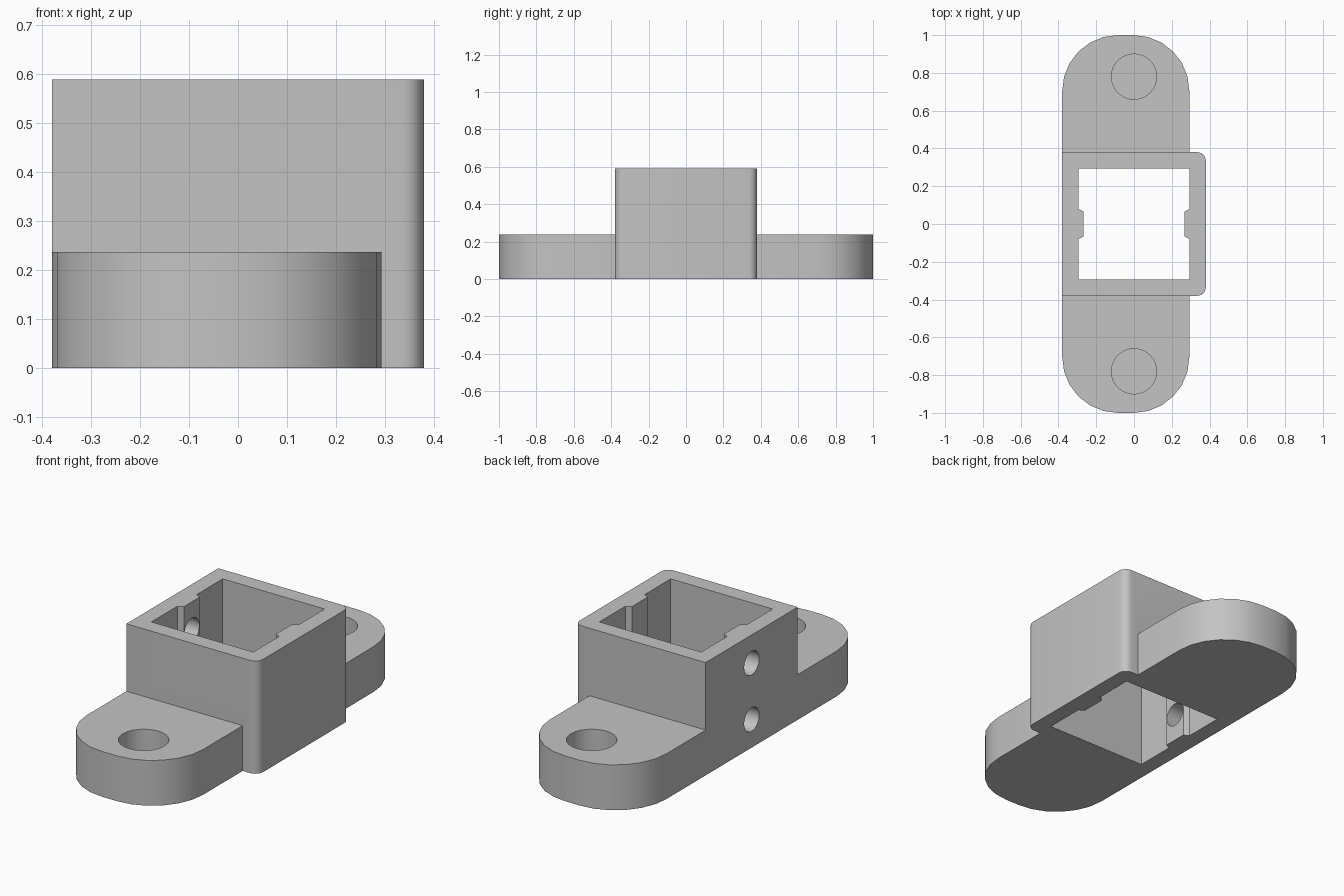
import bpy, bmesh, math

cube = bpy.data.objects.get("Cube")
if cube:
    bpy.data.objects.remove(cube, do_unlink=True)

LEFT, EAR_RIGHT = -0.38, 0.293      # x limits of the mounting ears
HALF, HOLE = 0.38, 0.295            # half sizes of the socket and its cavity
TALL, EAR_TALL = 0.59, 0.237

grey = bpy.data.materials.new("plain grey")
grey.use_nodes = True
grey.diffuse_color = (0.55, 0.55, 0.55, 1)
grey.node_tree.nodes["Principled BSDF"].inputs["Base Color"].default_value = grey.diffuse_color


def arc(cx, cy, r, start, steps):
    """Quarter circle of points, counter-clockwise from the start angle."""
    angles = [math.radians(start + 90 * i / steps) for i in range(steps + 1)]
    return [(cx + r * math.cos(a), cy + r * math.sin(a)) for a in angles]


def prism(name, outline, z0, z1):
    """Extrude a closed xy outline between two heights."""
    bm = bmesh.new()
    base = bm.faces.new([bm.verts.new((x, y, z0)) for x, y in outline])
    top = bmesh.ops.extrude_face_region(bm, geom=[base])["geom"]
    moved = [v for v in top if isinstance(v, bmesh.types.BMVert)]
    bmesh.ops.translate(bm, verts=moved, vec=(0, 0, z1 - z0))
    bmesh.ops.recalc_face_normals(bm, faces=bm.faces)
    mesh = bpy.data.meshes.new(name)
    bm.to_mesh(mesh)
    bm.free()
    mesh.materials.append(grey)
    obj = bpy.data.objects.new(name, mesh)
    bpy.context.collection.objects.link(obj)
    return obj


def cylinder(name, radius, depth, location, rotation=(0, 0, 0)):
    bpy.ops.mesh.primitive_cylinder_add(vertices=32, radius=radius, depth=depth,
                                        location=location, rotation=rotation)
    obj = bpy.context.object
    obj.name = name
    obj.data.materials.append(grey)
    return obj


def combine(target, tool, operation):
    """Apply a boolean and discard the tool object."""
    tool.hide_render = True
    mod = target.modifiers.new(operation, "BOOLEAN")
    mod.operation, mod.solver, mod.object = operation, "EXACT", tool
    bpy.context.view_layer.objects.active = target
    bpy.ops.object.modifier_apply(modifier=mod.name)
    bpy.data.objects.remove(tool, do_unlink=True)


# Square socket with its two right corners rounded
r = 0.045
socket = prism("mounting_socket",
               [(LEFT, -HALF)] + arc(HALF - r, -HALF + r, r, -90, 6)
               + arc(HALF - r, HALF - r, r, 0, 6) + [(LEFT, HALF)], 0, TALL)

# Rounded ears at the front and back
R = 0.295
tip = (arc(EAR_RIGHT - R, 1 - R, R, 0, 6) + arc(LEFT + R, 1 - R, R, 90, 6))
ear_outline = [(EAR_RIGHT, 0.34)] + tip + [(LEFT, 0.34)]
for side in (1, -1):
    ear = prism("ear", [(x, side * y) for x, y in ear_outline], 0, EAR_TALL)
    combine(socket, ear, "UNION")

# Through cavity, notched by a tapered rib on the left and right walls
rib = [(HOLE, -0.08), (0.267, -0.066), (0.267, 0.066), (HOLE, 0.08)]
half_outline = [(HOLE, -HOLE)] + rib + [(HOLE, HOLE)]
cavity = prism("cavity_cutter", half_outline + [(-x, -y) for x, y in half_outline], -0.1, TALL + 0.1)
combine(socket, cavity, "DIFFERENCE")

# Blind round pockets in the ears
for side in (1, -1):
    combine(socket, cylinder("pocket_cutter", 0.12, 0.4, (0, side * 0.78, 0.235)), "DIFFERENCE")

# Two screw holes through the flat side wall
for z in (TALL / 4, TALL * 3 / 4):
    screw = cylinder("screw_cutter", 0.062, 0.3, (-0.35, 0, z), (0, math.pi / 2, 0))
    combine(socket, screw, "DIFFERENCE")

bpy.ops.object.select_all(action="DESELECT")
socket.select_set(True)
bpy.context.view_layer.objects.active = socket
bpy.ops.object.shade_smooth_by_angle(angle=math.radians(30))
